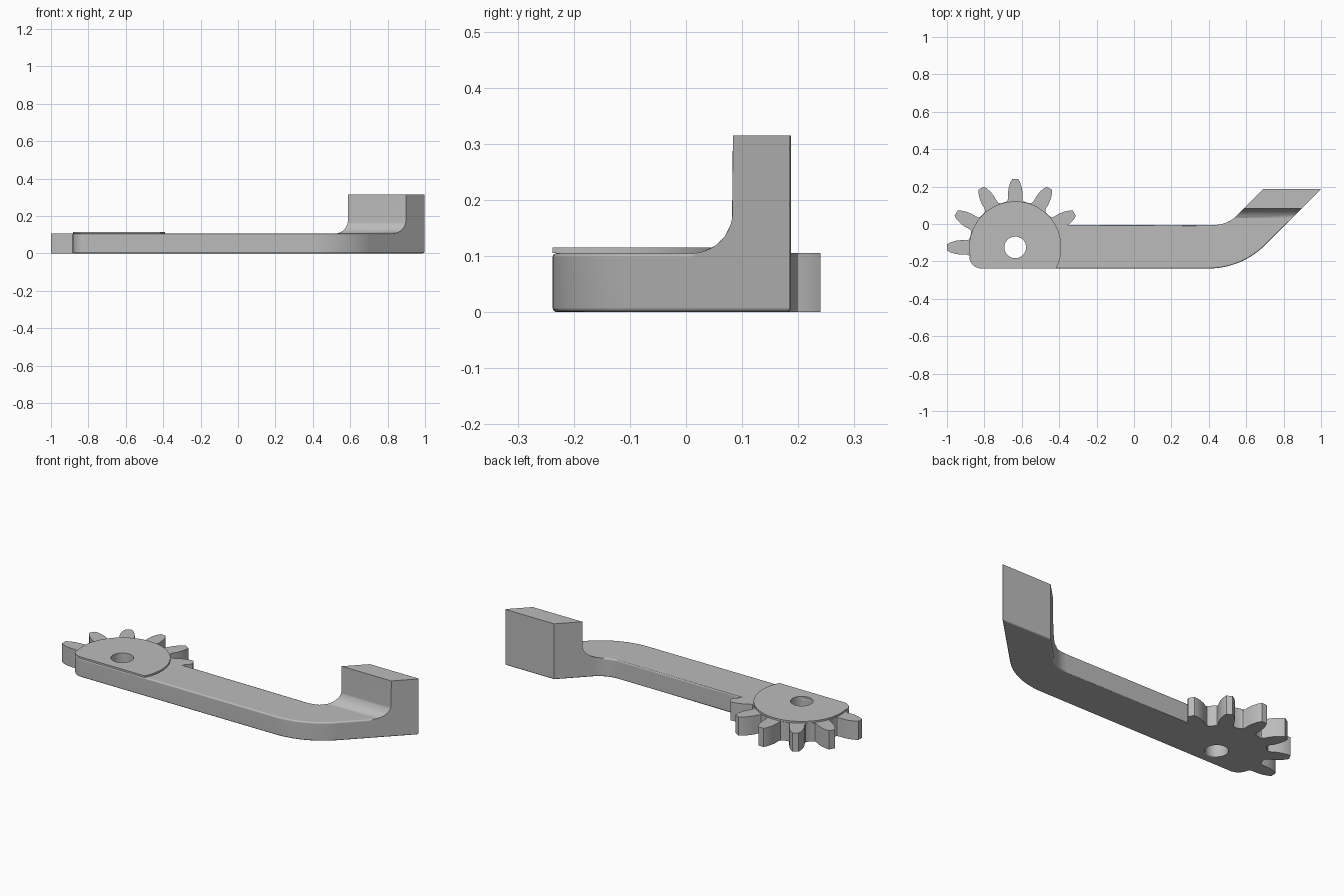
import bpy, bmesh
from math import radians, sin, cos, tan, sqrt
from mathutils import Matrix, Vector

cube = bpy.data.objects.get("Cube")
if cube:
    bpy.data.objects.remove(cube)

CX, CY = -0.635, -0.125         # gear centre
FRONT, BACK, TIP = -0.238, -0.005, 0.187
THICK, TALL = 0.105, 0.315
ROOT = 0.243
FOOT, FILLET = 0.01, 0.073      # where the post's fillet starts, and its radius

grey = bpy.data.materials.new("grey_plastic")
grey.use_nodes = True
colour = (0.5, 0.5, 0.5, 1)
grey.diffuse_color = colour
grey.node_tree.nodes["Principled BSDF"].inputs["Base Color"].default_value = colour


def arc(cx, cy, r, start, end, n=16):
    angles = [radians(start + (end - start) * i / n) for i in range(n + 1)]
    return [(cx + r * cos(a), cy + r * sin(a)) for a in angles]


def prism(name, outline, low, high):
    bm = bmesh.new()
    face = bm.faces.new([bm.verts.new((u, v, low)) for u, v in outline])
    top = bmesh.ops.extrude_face_region(bm, geom=[face])["geom"]
    moved = [g for g in top if isinstance(g, bmesh.types.BMVert)]
    bmesh.ops.translate(bm, verts=moved, vec=(0, 0, high - low))
    bmesh.ops.recalc_face_normals(bm, faces=bm.faces)
    mesh = bpy.data.meshes.new(name)
    bm.to_mesh(mesh)
    bm.free()
    mesh.materials.append(grey)
    obj = bpy.data.objects.new(name, mesh)
    bpy.context.collection.objects.link(obj)
    return obj


def drill(obj, cutter):
    mod = obj.modifiers.new("drill", 'BOOLEAN')
    mod.operation, mod.solver, mod.object = 'DIFFERENCE', 'EXACT', cutter
    bpy.context.view_layer.update()
    graph = bpy.context.evaluated_depsgraph_get()
    mesh = bpy.data.meshes.new_from_object(obj.evaluated_get(graph))
    obj.modifiers.clear()
    obj.data = mesh


def smooth(obj):
    bpy.ops.object.select_all(action='DESELECT')
    obj.select_set(True)
    bpy.context.view_layer.objects.active = obj
    bpy.ops.object.shade_smooth_by_angle(angle=radians(40))
    mod = obj.modifiers.new("flat_faces_stay_flat", 'WEIGHTED_NORMAL')
    mod.keep_sharp = True


# Gear teeth: one flank as (radius, half width), mirrored and repeated
flank = [(ROOT, 0.05), (0.25, 0.041), (0.265, 0.038), (0.29, 0.039),
         (0.32, 0.035), (0.348, 0.026), (0.365, 0.016)]
tooth = [(r, -w) for r, w in flank] + [(r, w) for r, w in reversed(flank)]
teeth = []
for k in range(1, 7):
    turn = Matrix.Rotation(radians(30 * k), 2)
    for p in tooth:
        q = turn @ Vector(p)
        if k > 1 or q.y + CY > BACK:
            teeth.append((q.x + CX, q.y + CY))

# Plan outline: straight arm, swept 45 degree end, toothed sector, round corner
corner = arc(CX - 0.18, FRONT + 0.066, 0.066, 180, 270, 12)
R1, R2, half = 0.43, 0.17, tan(radians(22.5))
plan = (corner[1:]
        + arc(0.576 - R1 * half, FRONT + R1, R1, -90, -45)
        + [(1.002, TIP), (0.692, TIP)]
        + arc(0.5 - R2 * half, BACK + R2, R2, -45, -90)
        + [(-0.354, BACK)] + teeth)
arm = prism("gear_arm", plan, 0, THICK)
hole = prism("cutter_hole", arc(CX, CY, 0.058, 0, 352.5, 47), -0.1, 0.6)
drill(arm, hole)

# Slice the swept end across, then raise its top into a filleted upright post
bm = bmesh.new()
bm.from_mesh(arm.data)


def slice_end(point, normal, min_x):
    faces = [f for f in bm.faces if min(v.co.x for v in f.verts) > min_x]
    geom = list({v for f in faces for v in f.verts}) + \
        list({e for f in faces for e in f.edges}) + faces
    bmesh.ops.bisect_plane(bm, geom=geom, dist=1e-5, plane_co=point, plane_no=normal)


WALL = FOOT + FILLET
slice_end((0.2, 0, 0), (1, 0, 0), -2)
steps = [FOOT + FILLET * sin(radians(9 * i)) for i in range(11)]
for y in steps + [WALL + 0.0006]:
    slice_end((0, y, 0), (0, 1, 0), 0.19)
for v in bm.verts:
    if v.co.x > 0.4 and v.co.z > THICK - 0.001 and v.co.y > FOOT:
        if v.co.y > WALL + 0.0003:
            v.co.z = TALL
        else:
            run = min(v.co.y - FOOT, FILLET)
            v.co.z = THICK + FILLET - sqrt(FILLET ** 2 - run ** 2)
bmesh.ops.dissolve_limit(bm, angle_limit=0.01, verts=bm.verts, edges=bm.edges)

# Softened rims along the arm and on the post's outer corner
rims = []
for e in bm.edges:
    a, b = (v.co for v in e.verts)
    level = any(abs(a.z - z) < 0.0002 and abs(b.z - z) < 0.0002 for z in (0, THICK))
    on_gear = max(a.x, b.x) < -0.3 and max(a.y, b.y) > -0.17
    outer = min(a.x, b.x) > 0.99
    if (level and not on_gear or outer) and e.calc_face_angle(0) > 1:
        rims.append(e)
bmesh.ops.bevel(bm, geom=rims, offset=0.008, segments=3, profile=0.5,
                affect='EDGES', clamp_overlap=False)
bm.to_mesh(arm.data)
bm.free()
smooth(arm)

# Raised plate on the gear
plate = prism("pivot_plate", arc(CX, CY, 0.246, -27.4, 192, 64) + corner[1:],
              THICK, THICK + 0.01)
drill(plate, hole)
smooth(plate)
bpy.data.objects.remove(hole)
